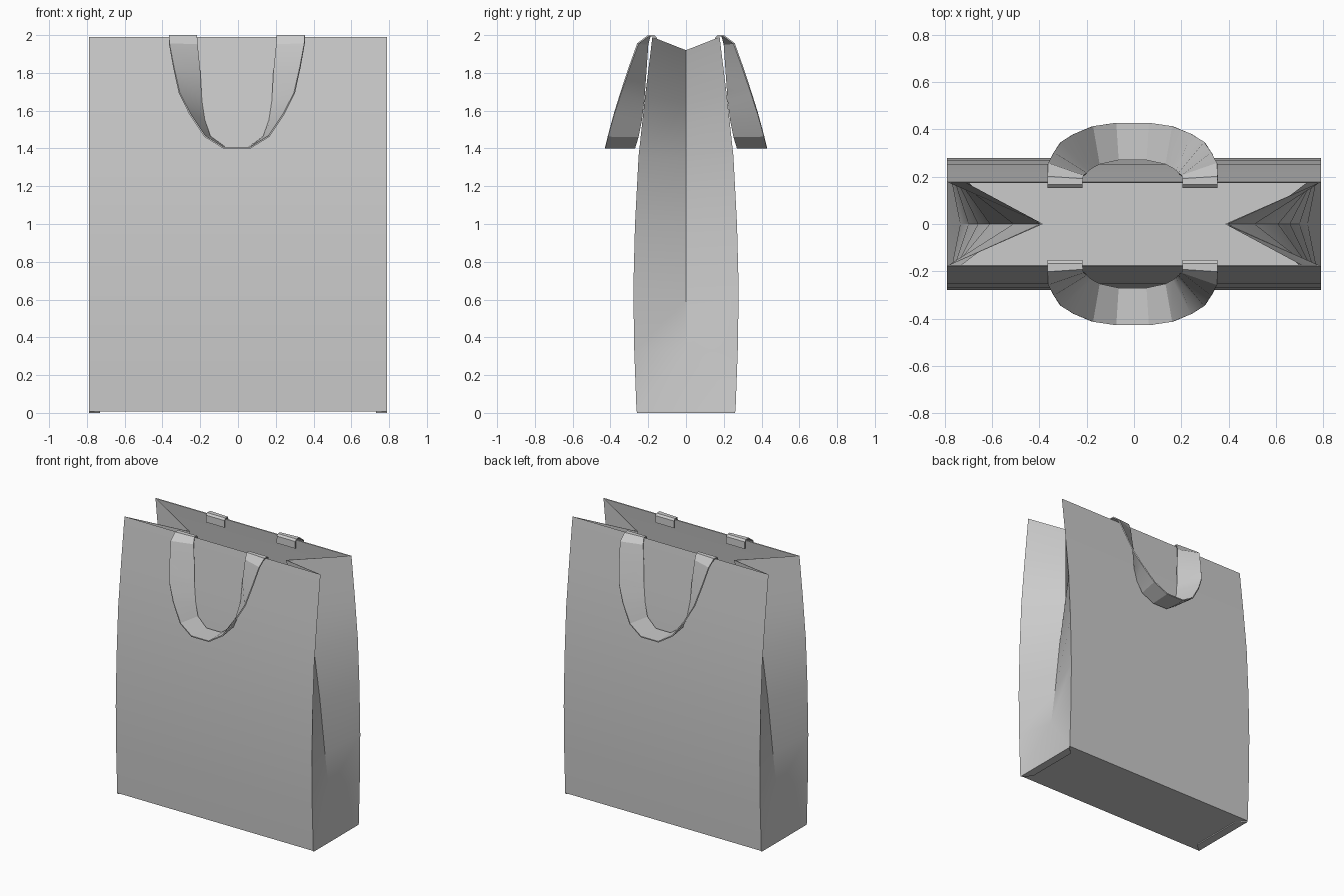
import bpy, bmesh, math

if "Cube" in bpy.data.objects:
    bpy.data.objects.remove(bpy.data.objects["Cube"])

HALF_W = 0.79
BASE_Z = 0.008
# rim-to-base levels: corner z, half depth, gusset fold x, gusset fold z
LEVELS = [
    (0.33, 0.274, 0.735, 0.33),
    (0.65, 0.279, 0.700, 0.60),
    (1.00, 0.270, 0.660, 0.98),
    (1.36, 0.251, 0.610, 1.34),
    (1.68, 0.216, 0.510, 1.64),
    (1.99, 0.178, 0.395, 1.92),
]


def finish(name, bm, thickness=0.0, offset=-1):
    bmesh.ops.recalc_face_normals(bm, faces=bm.faces)
    mesh = bpy.data.meshes.new(name)
    bm.to_mesh(mesh)
    bm.free()
    obj = bpy.data.objects.new(name, mesh)
    bpy.context.collection.objects.link(obj)
    if thickness:
        mod = obj.modifiers.new("thickness", 'SOLIDIFY')
        mod.thickness = thickness
        mod.offset = offset
    bpy.ops.object.select_all(action='DESELECT')
    bpy.context.view_layer.objects.active = obj
    obj.select_set(True)
    if thickness:
        bpy.ops.object.modifier_apply(modifier="thickness")
    bpy.ops.object.shade_smooth_by_angle(angle=math.radians(25))
    return obj


# Paper body: front and back panels, folded side gussets, flat base
bm = bmesh.new()
w = HALF_W
base = [bm.verts.new((x, y, BASE_Z)) for x, y in
        ((-w, -0.262), (w, -0.262), (w, 0.262), (-w, 0.262))]
rings = []
for z, d, fx, fz in LEVELS:
    rings.append([bm.verts.new(p) for p in (
        (-w, -d, z), (w, -d, z), (fx, 0, fz),
        (w, d, z), (-w, d, z), (-fx, 0, fz))])
bm.faces.new(base[::-1])
r = rings[0]
bm.faces.new((base[0], base[1], r[1], r[0]))
bm.faces.new((base[2], base[3], r[4], r[3]))
for a, b, ra, apex, rb in ((1, 2, 1, 2, 3), (3, 0, 4, 5, 0)):
    bm.faces.new((base[a], base[b], r[apex]))
    bm.faces.new((base[a], r[apex], r[ra]))
    bm.faces.new((base[b], r[rb], r[apex]))
for lo, hi in zip(rings, rings[1:]):
    for i in range(6):
        j = (i + 1) % 6
        bm.faces.new((lo[i], lo[j], hi[j], hi[i]))
finish("bag_body", bm, 0.01)

# Thin folded flaps under each end of the base
for side, label in ((-1, "left"), (1, "right")):
    bm = bmesh.new()
    outline = ((w, -0.26), (w, 0.26), (0.73, 0.20), (0.73, -0.20))
    bm.faces.new([bm.verts.new((side * x, y, 0.0)) for x, y in outline])
    ext = bmesh.ops.extrude_face_region(bm, geom=bm.faces[:])
    for v in ext["geom"]:
        if isinstance(v, bmesh.types.BMVert):
            v.co.z = BASE_Z
    finish("base_flap_" + label, bm)

# Strap half: outer edge point, inner edge point, from inside tab to lowest row
STRAP = [
    ((0.360, 0.157, 1.935), (0.211, 0.157, 1.935)),
    ((0.360, 0.157, 1.985), (0.211, 0.157, 1.985)),
    ((0.360, 0.168, 1.996), (0.211, 0.168, 1.996)),
    ((0.360, 0.200, 1.996), (0.211, 0.190, 1.996)),
    ((0.358, 0.255, 1.955), (0.209, 0.203, 1.950)),
    ((0.335, 0.300, 1.830), (0.195, 0.213, 1.800)),
    ((0.305, 0.345, 1.695), (0.188, 0.223, 1.650)),
    ((0.250, 0.380, 1.585), (0.173, 0.235, 1.550)),
    ((0.170, 0.413, 1.465), (0.142, 0.252, 1.462)),
    ((0.070, 0.428, 1.403), (0.060, 0.270, 1.403)),
]


def handle(name, sy):
    bm = bmesh.new()
    path = [(-1, row) for row in STRAP] + [(1, row) for row in STRAP[::-1]]
    rows = [[bm.verts.new((sx * x - 0.006, sy * y, z)) for x, y, z in row]
            for sx, row in path]
    # on the second half outer stays outer, so rows join directly
    for a, b in zip(rows, rows[1:]):
        bm.faces.new((a[0], a[1], b[1], b[0]))
    finish(name, bm, 0.008, 0)


# Ribbon handles hanging over the front and back rims
handle("front_handle", -1)
handle("back_handle", 1)
